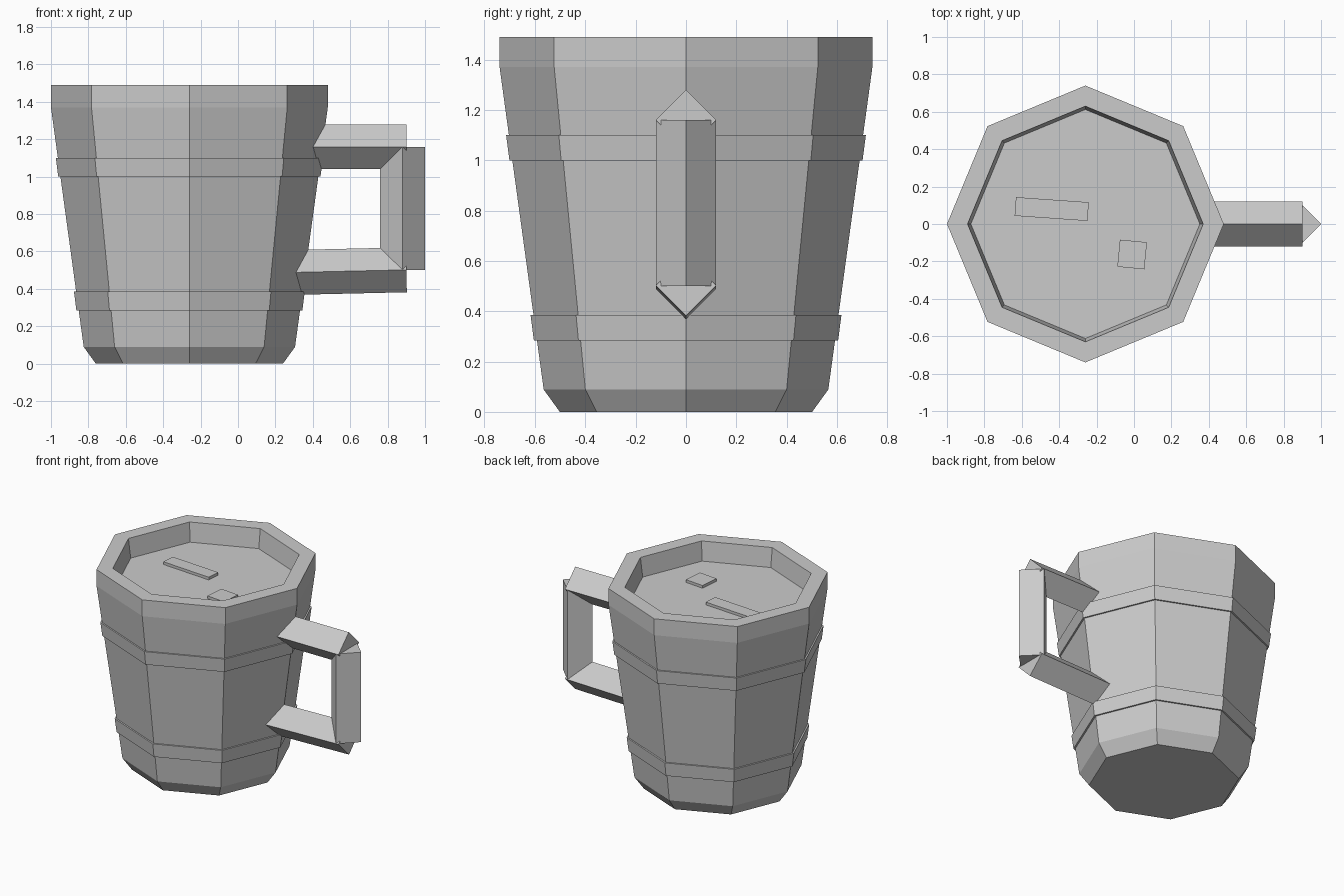
import bpy, bmesh, math
from mathutils import Matrix, Vector

if "Cube" in bpy.data.objects:
    bpy.data.objects.remove(bpy.data.objects["Cube"])

SIDES = 8
CX = -0.26          # mug axis
FLOOR = 1.35        # height of the drink surface

grey = bpy.data.materials.new("plain grey")
grey.diffuse_color = (0.6, 0.6, 0.6, 1)
grey.use_nodes = True
grey.node_tree.nodes["Principled BSDF"].inputs["Base Color"].default_value = grey.diffuse_color


def finish(name, bm):
    bmesh.ops.recalc_face_normals(bm, faces=bm.faces)
    mesh = bpy.data.meshes.new(name)
    bm.to_mesh(mesh)
    bm.free()
    mesh.materials.append(grey)
    obj = bpy.data.objects.new(name, mesh)
    bpy.context.collection.objects.link(obj)
    return obj


def lathe(name, profile, closed_loop=False):
    """Octagonal turning of (radius, z) points; ends are capped or joined."""
    bm = bmesh.new()
    rings = []
    for r, z in profile:
        rings.append([bm.verts.new((CX + r * math.cos(2 * math.pi * i / SIDES),
                                    r * math.sin(2 * math.pi * i / SIDES), z))
                      for i in range(SIDES)])
    pairs = list(zip(rings, rings[1:]))
    if closed_loop:
        pairs.append((rings[-1], rings[0]))
    else:
        bm.faces.new(rings[0])
        bm.faces.new(rings[-1])
    for a, b in pairs:
        for i in range(SIDES):
            j = (i + 1) % SIDES
            bm.faces.new((a[i], a[j], b[j], b[i]))
    return finish(name, bm)


def diamond_bar(name, start, end, half=0.12):
    """Square bar standing on its edge, running between two points."""
    start, end = Vector(start), Vector(end)
    along = (end - start).normalized()
    side = Vector((0, 1, 0))
    up = along.cross(side)
    bm = bmesh.new()
    a, b = [[bm.verts.new(p + half * d) for d in (side, up, -side, -up)]
            for p in (start, end)]
    bm.faces.new(a)
    bm.faces.new(b)
    for i in range(4):
        j = (i + 1) % 4
        bm.faces.new((a[i], a[j], b[j], b[i]))
    return finish(name, bm)


def floating_slab(name, x, y, sx, sy, turn):
    """Thin block resting on the drink surface."""
    bm = bmesh.new()
    bmesh.ops.create_cube(bm, size=1, matrix=(
        Matrix.Translation((CX + x, y, FLOOR + 0.005))
        @ Matrix.Rotation(math.radians(turn), 4, 'Z')
        @ Matrix.Diagonal((sx, sy, 0.03, 1))))
    return finish(name, bm)


# Mug body with chamfered foot, straight rim and sunken top
lathe("mug_body", [(0.50, 0), (0.565, 0.09), (0.74, 1.37), (0.74, 1.49),
                   (0.63, 1.49), (0.612, FLOOR)])

# Two hoops around the body
for name, z0, r0 in (("lower_hoop", 0.285, 0.604), ("upper_hoop", 1.0, 0.701)):
    lathe(name, [(r0, z0), (r0 + 0.013, z0 + 0.1),
                 (r0 - 0.02, z0 + 0.1), (r0 - 0.033, z0)], closed_loop=True)

# Handle
diamond_bar("handle_top", (0.33, 0, 1.16), (0.90, 0, 1.16))
diamond_bar("handle_bottom", (0.25, 0, 0.487), (0.90, 0, 0.502))
diamond_bar("handle_grip", (0.88, 0, 0.50), (0.88, 0, 1.16))

# Pieces floating on the drink
floating_slab("long_floating_piece", -0.18, 0.08, 0.39, 0.10, -4)
floating_slab("square_floating_piece", 0.25, -0.163, 0.145, 0.145, -5.5)
